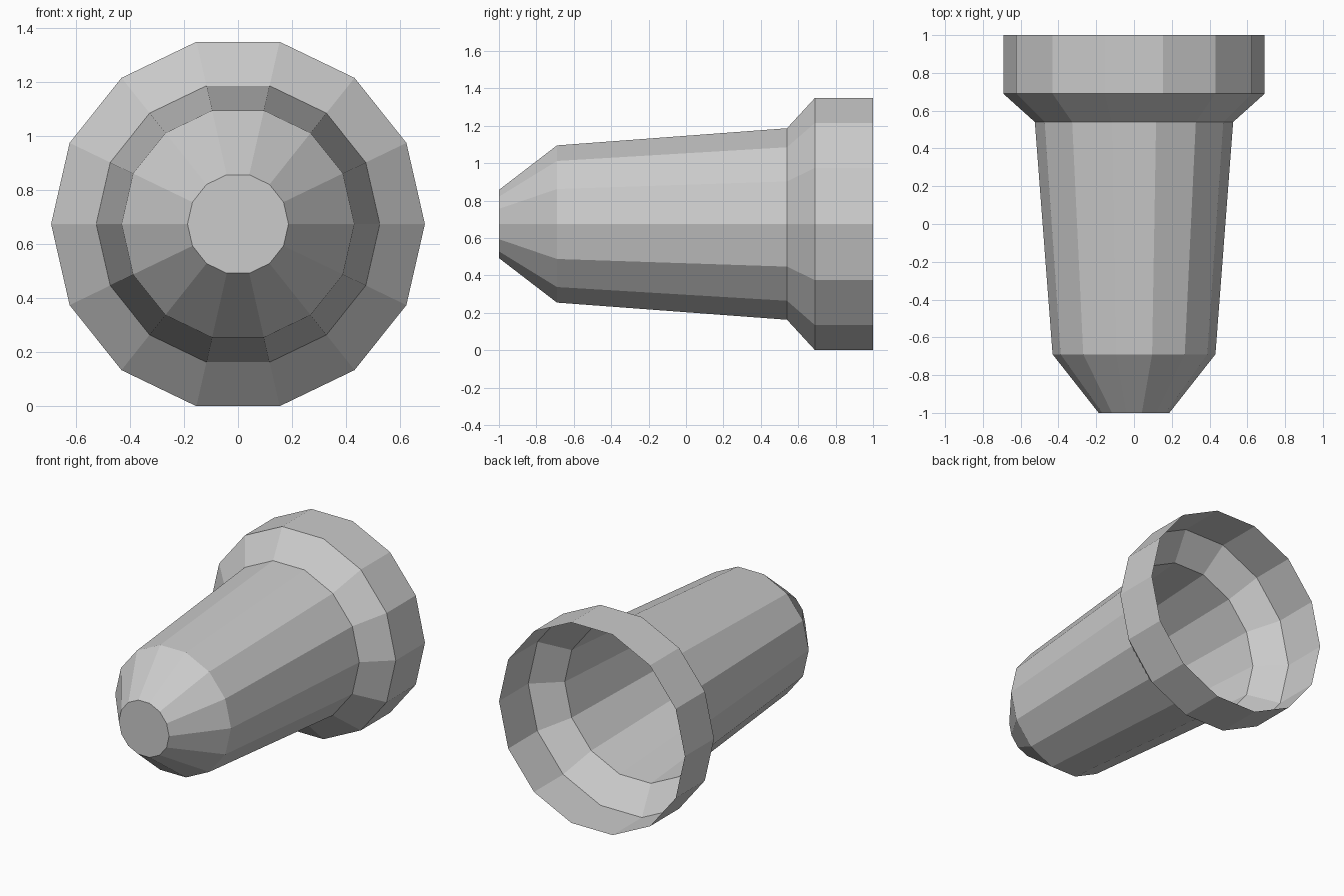
import bpy
import bmesh
from math import cos, sin, tau

cube = bpy.data.objects.get("Cube")
if cube:
    bpy.data.objects.remove(cube, do_unlink=True)

SIDES = 14
CENTRE_Z = 0.675

grey = bpy.data.materials.new("plain grey")
grey.use_nodes = True
colour = (0.6, 0.6, 0.6, 1)
grey.diffuse_color = colour
grey.node_tree.nodes["Principled BSDF"].inputs["Base Color"].default_value = colour

# Profile from the closed nose to the open rear collar: (y, radius)
profile = [(-1, 0.187), (-0.69, 0.431), (0.54, 0.525), (0.69, 0.692), (1, 0.692)]

bm = bmesh.new()
rings = []
for y, r in profile:
    angles = [tau * i / SIDES for i in range(SIDES)]
    rings.append([bm.verts.new((r * cos(a), y, CENTRE_Z + r * sin(a))) for a in angles])

# Tapered nose, body, flare and collar walls
for front, back in zip(rings, rings[1:]):
    for i in range(SIDES):
        j = (i + 1) % SIDES
        bm.faces.new((front[i], front[j], back[j], back[i]))

# Flat nose cap, rear left open
bm.faces.new(rings[0][::-1])
bmesh.ops.recalc_face_normals(bm, faces=bm.faces)
cap = min(bm.faces, key=lambda f: f.calc_center_median().y)
if cap.normal.y > 0:
    bmesh.ops.reverse_faces(bm, faces=bm.faces)

mesh = bpy.data.meshes.new("hollow_nozzle")
bm.to_mesh(mesh)
bm.free()
mesh.materials.append(grey)
nozzle = bpy.data.objects.new("hollow_nozzle", mesh)
bpy.context.collection.objects.link(nozzle)
